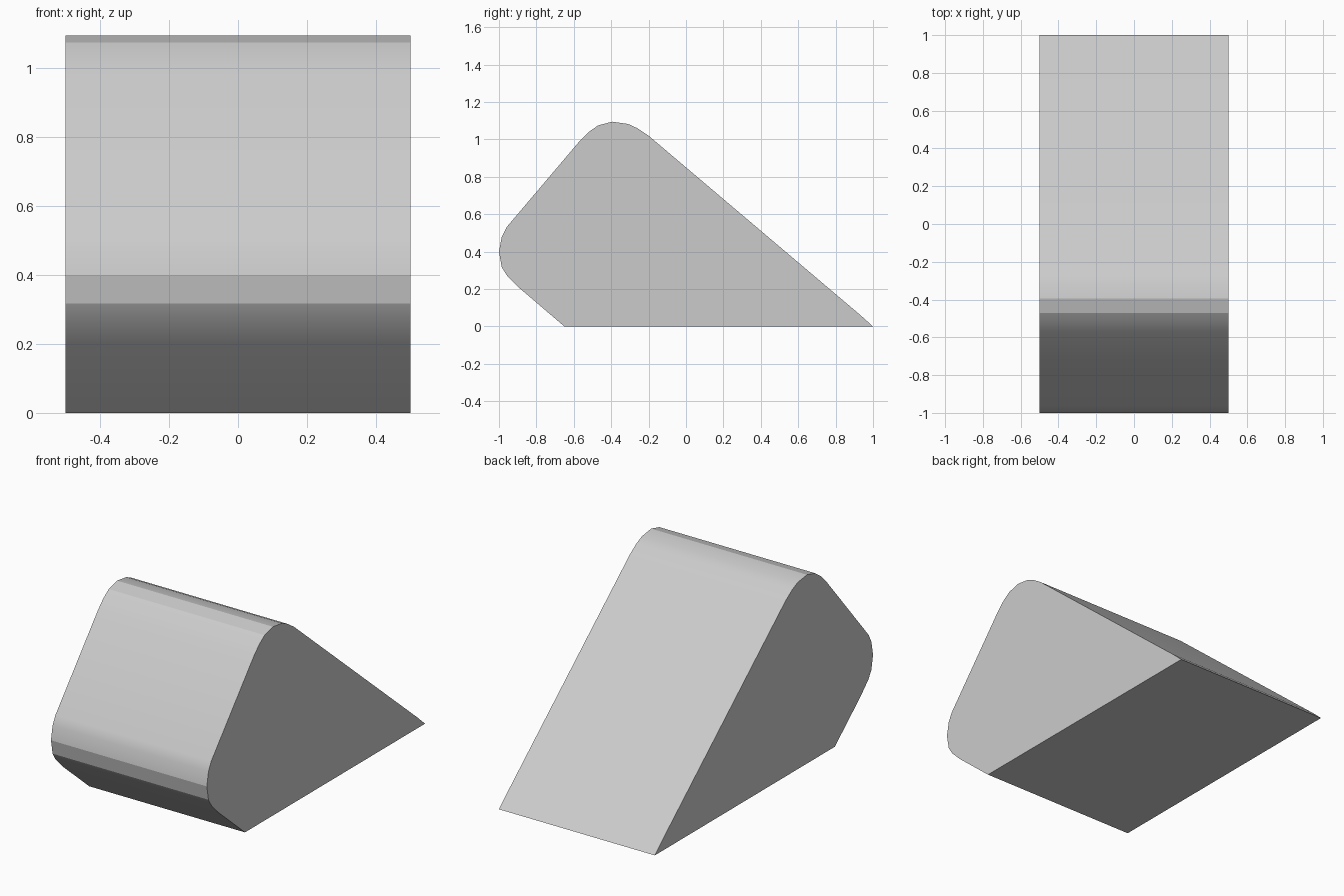
import bpy
import bmesh
import math

cube = bpy.data.objects.get("Cube")
if cube:
    bpy.data.objects.remove(cube, do_unlink=True)

# Single grey material
grey = bpy.data.materials.new("light grey")
grey.use_nodes = True
colour = (0.6, 0.6, 0.6, 1)
grey.diffuse_color = colour
grey.node_tree.nodes["Principled BSDF"].inputs["Base Color"].default_value = colour

# Side outline (y, z): flat base, rounded nose, rounded crest, long back slope
outline = [
    (1, 0), (0.93, 0.063), (-0.2, 1.02), (-0.26, 1.06), (-0.31, 1.083),
    (-0.395, 1.095), (-0.47, 1.075), (-0.52, 1.04), (-0.57, 0.99),
    (-0.96, 0.53), (-0.985, 0.48), (-1, 0.4), (-0.985, 0.317),
    (-0.957, 0.272), (-0.89, 0.205), (-0.65, 0),
]
half_width = 0.5

# Extrude the outline across the width
bm = bmesh.new()
side = bm.faces.new([bm.verts.new((-half_width, y, z)) for y, z in outline])
result = bmesh.ops.extrude_face_region(bm, geom=[side], use_keep_orig=True)
moved = [v for v in result["geom"] if isinstance(v, bmesh.types.BMVert)]
bmesh.ops.translate(bm, verts=moved, vec=(2 * half_width, 0, 0))
bmesh.ops.recalc_face_normals(bm, faces=bm.faces[:])
mesh = bpy.data.meshes.new("rounded_wedge")
bm.to_mesh(mesh)
bm.free()
mesh.materials.append(grey)

wedge = bpy.data.objects.new("rounded_wedge", mesh)
bpy.context.collection.objects.link(wedge)

# Smooth the rounded corners, keep the flat sides crisp
bpy.ops.object.select_all(action="DESELECT")
wedge.select_set(True)
bpy.context.view_layer.objects.active = wedge
bpy.ops.object.shade_smooth_by_angle(angle=math.radians(18))
